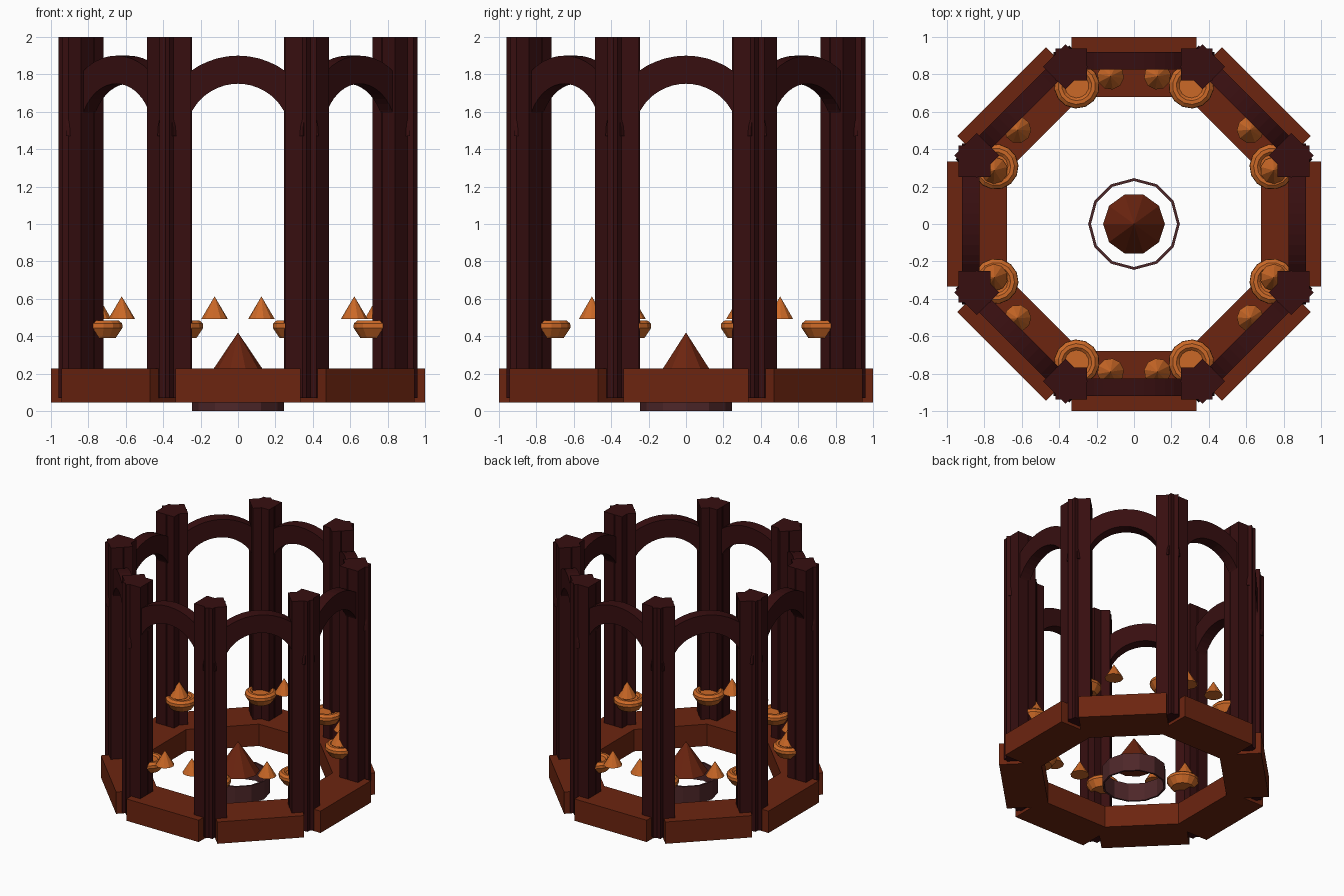
import bpy, bmesh, math
from mathutils import Matrix, Vector

cube = bpy.data.objects.get("Cube")
if cube:
    bpy.data.objects.remove(cube, do_unlink=True)


def material(name, rgb):
    m = bpy.data.materials.new(name)
    m.use_nodes = True
    m.diffuse_color = (*rgb, 1)
    m.node_tree.nodes["Principled BSDF"].inputs["Base Color"].default_value = (*rgb, 1)
    return m


dark_wood = material("dark_wood", (0.038, 0.0045, 0.005))
red_wood = material("red_wood", (0.15, 0.018, 0.005))
plum = material("plum", (0.075, 0.02, 0.022))
orange = material("orange", (0.6, 0.14, 0.02))


def finish(bm, name, mat):
    bmesh.ops.recalc_face_normals(bm, faces=bm.faces)
    mesh = bpy.data.meshes.new(name)
    bm.to_mesh(mesh)
    bm.free()
    mesh.materials.append(mat)
    return mesh


def place(mesh, name, loc=(0, 0, 0), turn=0):
    ob = bpy.data.objects.new(name, mesh)
    ob.location = loc
    ob.rotation_euler.z = turn
    bpy.context.collection.objects.link(ob)
    return ob


def add_box(bm, low, high):
    low, high = Vector(low), Vector(high)
    mat = Matrix.Translation((low + high) / 2) @ Matrix.Diagonal((*(high - low), 1))
    bmesh.ops.create_cube(bm, size=1, matrix=mat)


def lathe(name, profile, sides, mat, closed=False):
    """Turn (radius, height) points around z."""
    bm = bmesh.new()
    vs = [bm.verts.new((r, 0, z)) for r, z in profile]
    pairs = list(zip(vs, vs[1:])) + ([(vs[-1], vs[0])] if closed else [])
    edges = [bm.edges.new(p) for p in pairs]
    bmesh.ops.spin(bm, geom=vs + edges, cent=(0, 0, 0), axis=(0, 0, 1),
                   angle=math.tau, steps=sides, use_duplicate=False)
    bmesh.ops.remove_doubles(bm, verts=bm.verts, dist=1e-4)
    return finish(bm, name, mat)


# Base slab of one side
bm = bmesh.new()
add_box(bm, (-0.335, -1.0, 0.045), (0.335, -0.68, 0.228))
slab = finish(bm, "base_slab", red_wood)

# Pair of posts of one side
bm = bmesh.new()
for s in (-1, 1):
    add_box(bm, (s * 0.335 - 0.085, -0.938, 0.07), (s * 0.335 + 0.085, -0.768, 2.0))
posts = finish(bm, "posts", dark_wood)

# Half-round arch between the posts
bm = bmesh.new()
spring = 1.47
section = [bm.verts.new((x, y, spring)) for x, y in
           ((0.28, -0.92), (0.43, -0.92), (0.43, -0.826), (0.28, -0.826))]
face = bm.faces.new(section)
start = bmesh.ops.duplicate(bm, geom=[face])
bmesh.ops.spin(bm, geom=[face], cent=(0, -0.87, spring), axis=(0, -1, 0),
               angle=math.pi, steps=24, use_duplicate=False)
bmesh.ops.remove_doubles(bm, verts=bm.verts, dist=1e-5)
arch = finish(bm, "arch", dark_wood)

# Saucer at the foot of each pillar
saucer = lathe("saucer", [(0, 0.39), (0.085, 0.39), (0.122, 0.445), (0.12, 0.468),
                          (0.1, 0.485), (0.08, 0.485), (0.065, 0.472), (0, 0.472)],
               14, orange)

for i in range(8):
    turn = i * math.tau / 8
    place(slab, f"base_slab_{i}", turn=turn)
    place(posts, f"posts_{i}", turn=turn)
    place(arch, f"arch_{i}", turn=turn)
    a = turn + math.tau / 16
    place(saucer, f"saucer_{i}", (0.8 * math.cos(a), 0.8 * math.sin(a), 0), a)

# Small cones, in six pairs
cone = lathe("small_cone", [(0, 0.492), (0.072, 0.492), (0, 0.613)], 10, orange)
for i in range(6):
    for s in (-1, 1):
        a = math.radians(30 + 60 * i + 9 * s)
        place(cone, f"small_cone_{i}", (0.8 * math.cos(a), 0.8 * math.sin(a), 0), a)

# Centre cone and ring
place(lathe("centre_cone", [(0, 0.175), (0.165, 0.175), (0, 0.42)], 10, red_wood),
      "centre_cone")
place(lathe("centre_ring", [(0.23, 0), (0.245, 0), (0.245, 0.15), (0.23, 0.15)],
            12, plum, closed=True), "centre_ring")
